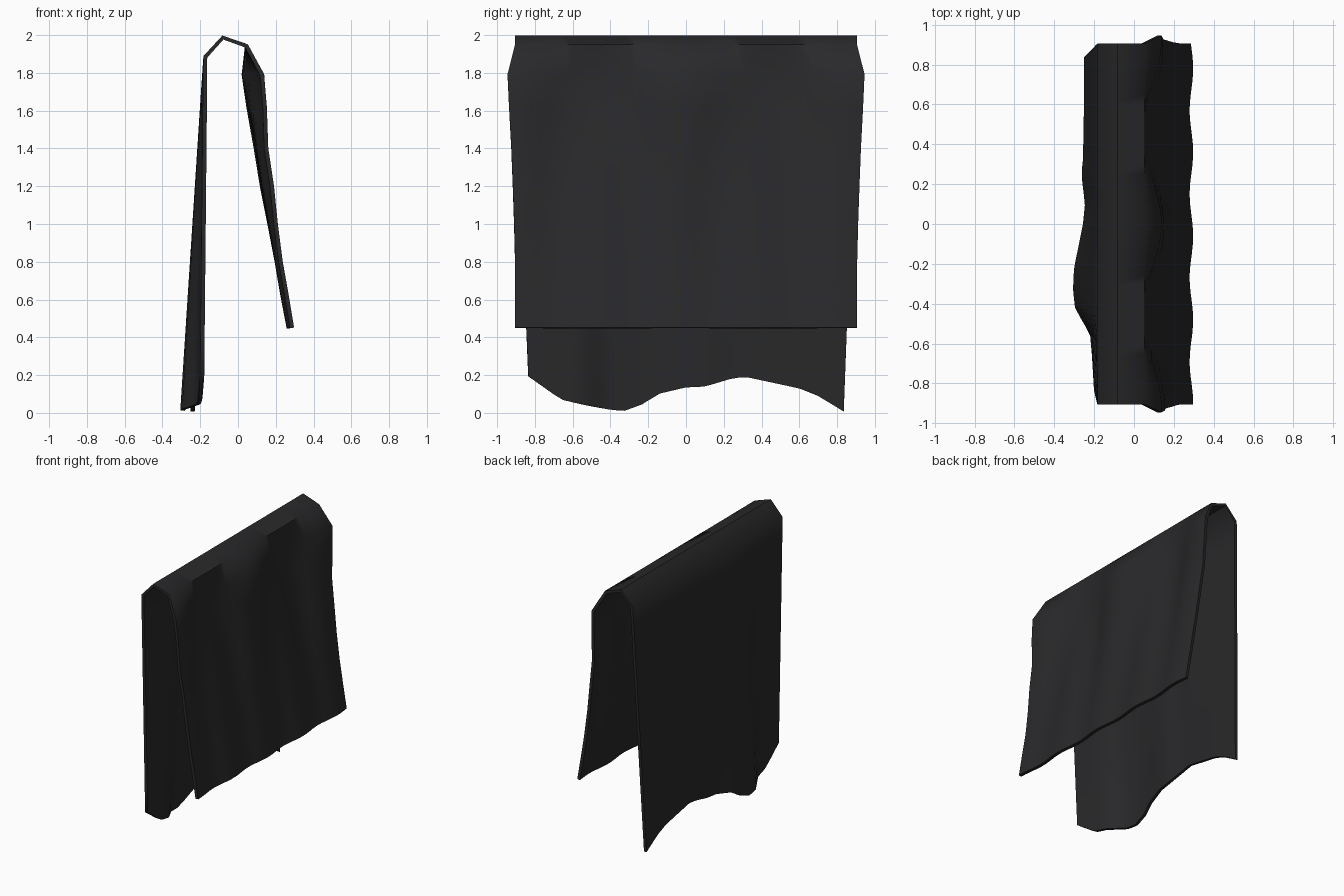
import bpy, bmesh, math

if "Cube" in bpy.data.objects:
    bpy.data.objects.remove(bpy.data.objects["Cube"])

COLS = 36


def lerp(a, b, t):
    return a + (b - a) * t


def sample(table, key):
    """Linear lookup in rows whose first entry is the sorted key."""
    for a, b in zip(table, table[1:]):
        if key <= b[0]:
            t = (key - a[0]) / (b[0] - a[0])
            return [lerp(p, q, t) for p, q in zip(a, b)]
    return list(table[-1])


# long side hem: y, z, x
HEM = [(-.83, .19, -.19), (-.66, .07, -.20), (-.55, .045, -.21), (-.42, .02, -.285),
       (-.33, .01, -.295), (-.22, .05, -.29), (-.15, .10, -.275), (0, .135, -.245),
       (.1, .14, -.235), (.25, .185, -.253), (.32, .19, -.245), (.6, .13, -.24),
       (.7, .09, -.24), (.84, .005, -.24)]

# short side rows: z, inner x, outer x, half width
SHORT = [(1.79, .03, .128, .945), (1.62, .05, .143, .937), (1.4, .09, .150, .925),
         (1.2, .123, .180, .917), (1.0, .165, .200, .91), (.8, .204, .226, .905),
         (.62, .235, .258, .905), (.45, .268, .286, .905)]

rows = []
us = [2 * i / COLS - 1 for i in range(COLS + 1)]

# long panel, hem up to the fold
for k in range(10):
    t = 1 - k / 10
    row = []
    for u in us:
        y, z, x = sample(HEM, u * .835)
        row.append((lerp(-.173, x, t), lerp(u * .905, y, t), lerp(1.885, z, t)))
    rows.append(row)

# fold over the rail
for x, z in [(-.173, 1.885), (-.08, 1.987), (.045, 1.943)]:
    rows.append([(x, u * .905, z) for u in us])

# short panel, pinched into folds at the top and rippling at the hem
for k, (z, xi, xo, w) in enumerate(SHORT):
    f = k / (len(SHORT) - 1)
    row = []
    for u in us:
        y = u * w
        top = .5 + .5 * math.cos(2 * math.pi * y / .92)
        low = .5 + .5 * math.cos(2 * math.pi * (y + .06) / .42)
        row.append((lerp(xi, xo, lerp(top, low, f)), y, z))
    rows.append(row)

# cloth sheet
bm = bmesh.new()
grid = [[bm.verts.new(p) for p in r] for r in rows]
for a, b in zip(grid, grid[1:]):
    for i in range(COLS):
        bm.faces.new((a[i], a[i + 1], b[i + 1], b[i]))
bmesh.ops.recalc_face_normals(bm, faces=bm.faces)
mesh = bpy.data.meshes.new("draped_towel")
bm.to_mesh(mesh)
bm.free()
towel = bpy.data.objects.new("draped_towel", mesh)
bpy.context.collection.objects.link(towel)

# cloth thickness
mod = towel.modifiers.new("thickness", 'SOLIDIFY')
mod.thickness = .022
mod.offset = 0
bpy.context.view_layer.objects.active = towel
towel.select_set(True)
bpy.ops.object.modifier_apply(modifier=mod.name)
bpy.ops.object.shade_smooth_by_angle(angle=math.radians(60))

# dark cloth
mat = bpy.data.materials.new("dark_cloth")
mat.diffuse_color = (.022, .022, .024, 1)
mat.use_nodes = True
mat.node_tree.nodes["Principled BSDF"].inputs["Base Color"].default_value = mat.diffuse_color
mesh.materials.append(mat)
